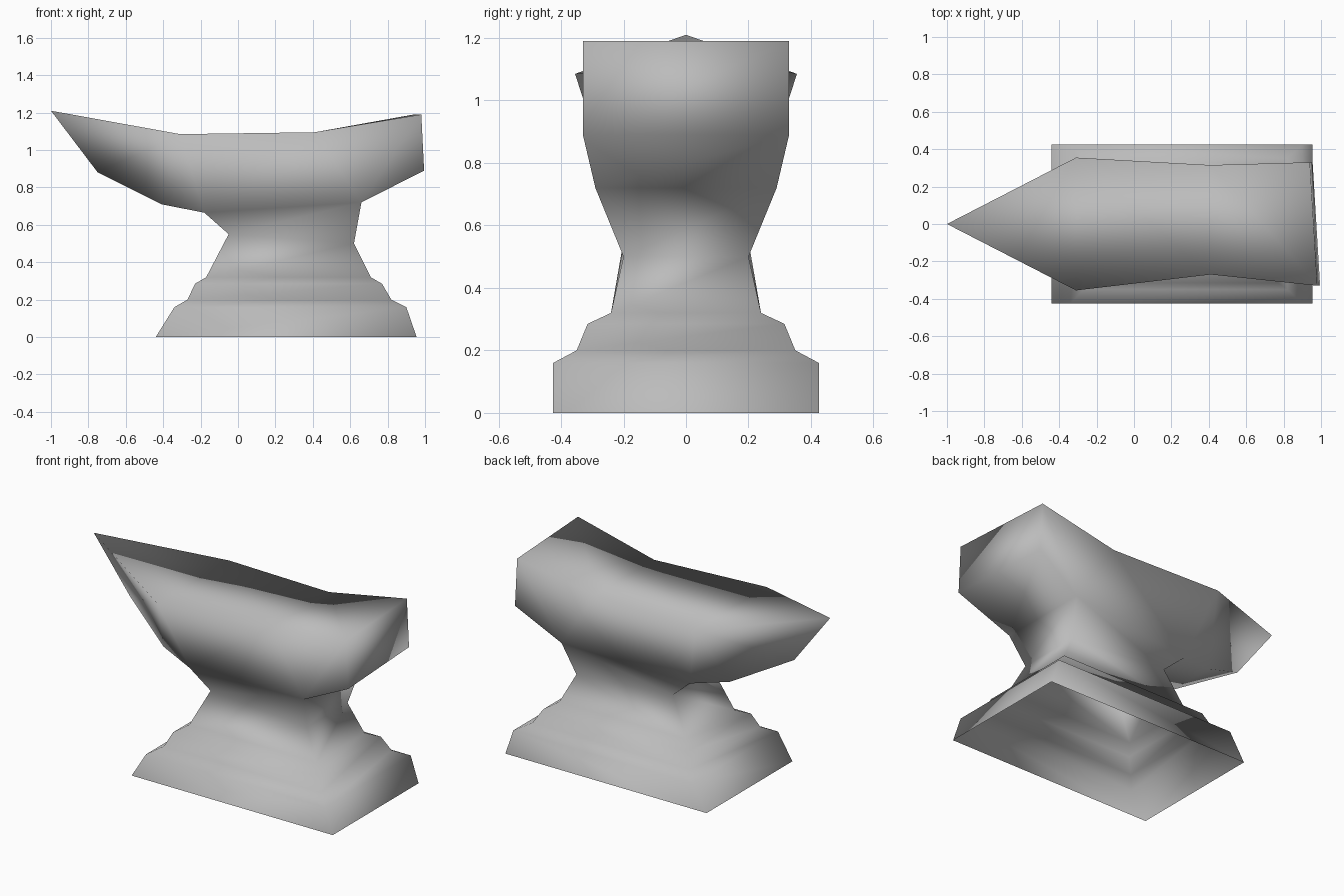
import bpy
import bmesh

cube = bpy.data.objects.get("Cube")
if cube:
    bpy.data.objects.remove(cube, do_unlink=True)

# Plain steel material
steel = bpy.data.materials.new("steel_grey")
steel.use_nodes = True
colour = (0.5, 0.5, 0.5, 1)
steel.diffuse_color = colour
steel.node_tree.nodes["Principled BSDF"].inputs["Base Color"].default_value = colour

bm = bmesh.new()


def pair(x, y, z):
    """Front and back vertex of a mirrored pair."""
    return [bm.verts.new((x, s * y, z)) for s in (-1, 1)]


def bridge(a, b):
    """Face across the body between two mirrored pairs."""
    bm.faces.new((a[0], a[1], b[1], b[0]))


def sides(*pairs):
    """The same face on the front and on the back."""
    for i in (0, 1):
        bm.faces.new([p[i] for p in pairs])


# Stepped foot and waist: horn x, horn z, heel x, heel z, half width
steps = [
    (-0.44, 0, 0.955, 0, 0.425),
    (-0.34, 0.16, 0.90, 0.16, 0.425),
    (-0.27, 0.20, 0.82, 0.20, 0.35),
    (-0.23, 0.285, 0.77, 0.285, 0.315),
    (-0.17, 0.32, 0.71, 0.32, 0.24),
    (-0.05, 0.55, 0.62, 0.50, 0.20),
]
rings = [(pair(x0, w, z0), pair(x1, w, z1)) for x0, z0, x1, z1, w in steps]

# Underside of the body
throat = pair(-0.18, 0.22, 0.665)
heel_root = pair(0.66, 0.29, 0.72)
rings.append((throat, heel_root))
for (n0, h0), (n1, h1) in zip(rings, rings[1:]):
    bridge(n0, n1)
    bridge(h0, h1)
    sides(n0, h0, h1, n1)

# Horn, face and heel points
horn_root = pair(-0.41, 0.15, 0.71)
shoulder = pair(-0.31, 0.355, 1.085)
waist = pair(0.41, 0.29, 1.095)
heel_low = pair(0.995, 0.33, 0.89)
heel_top = pair(0.98, 0.33, 1.19)
keel = bm.verts.new((-0.75, 0, 0.88))
tip = bm.verts.new((-1, 0, 1.21))

# Slight skew of the heel and the pinched front edge
waist[0].co.y, waist[1].co.y = -0.27, 0.315
heel_low[1].co.x, heel_top[1].co.x = 0.955, 0.94

# Body sides
sides(heel_root, heel_low, heel_top)
sides(heel_root, heel_top, waist)
sides(throat, heel_root, waist, shoulder)
sides(throat, shoulder, horn_root)

# Horn
for i in (0, 1):
    bm.faces.new((horn_root[i], shoulder[i], keel))
    bm.faces.new((keel, shoulder[i], tip))
bridge(throat, horn_root)
bm.faces.new((horn_root[0], horn_root[1], keel))

# Heel end and striking face
bridge(heel_root, heel_low)
bridge(heel_low, heel_top)
bridge(heel_top, waist)
bridge(waist, shoulder)
bm.faces.new((shoulder[0], shoulder[1], tip))

bmesh.ops.recalc_face_normals(bm, faces=bm.faces[:])
for face in bm.faces:
    face.smooth = True

mesh = bpy.data.meshes.new("anvil_body")
bm.to_mesh(mesh)
bm.free()
mesh.materials.append(steel)
anvil = bpy.data.objects.new("anvil_body", mesh)
bpy.context.collection.objects.link(anvil)
